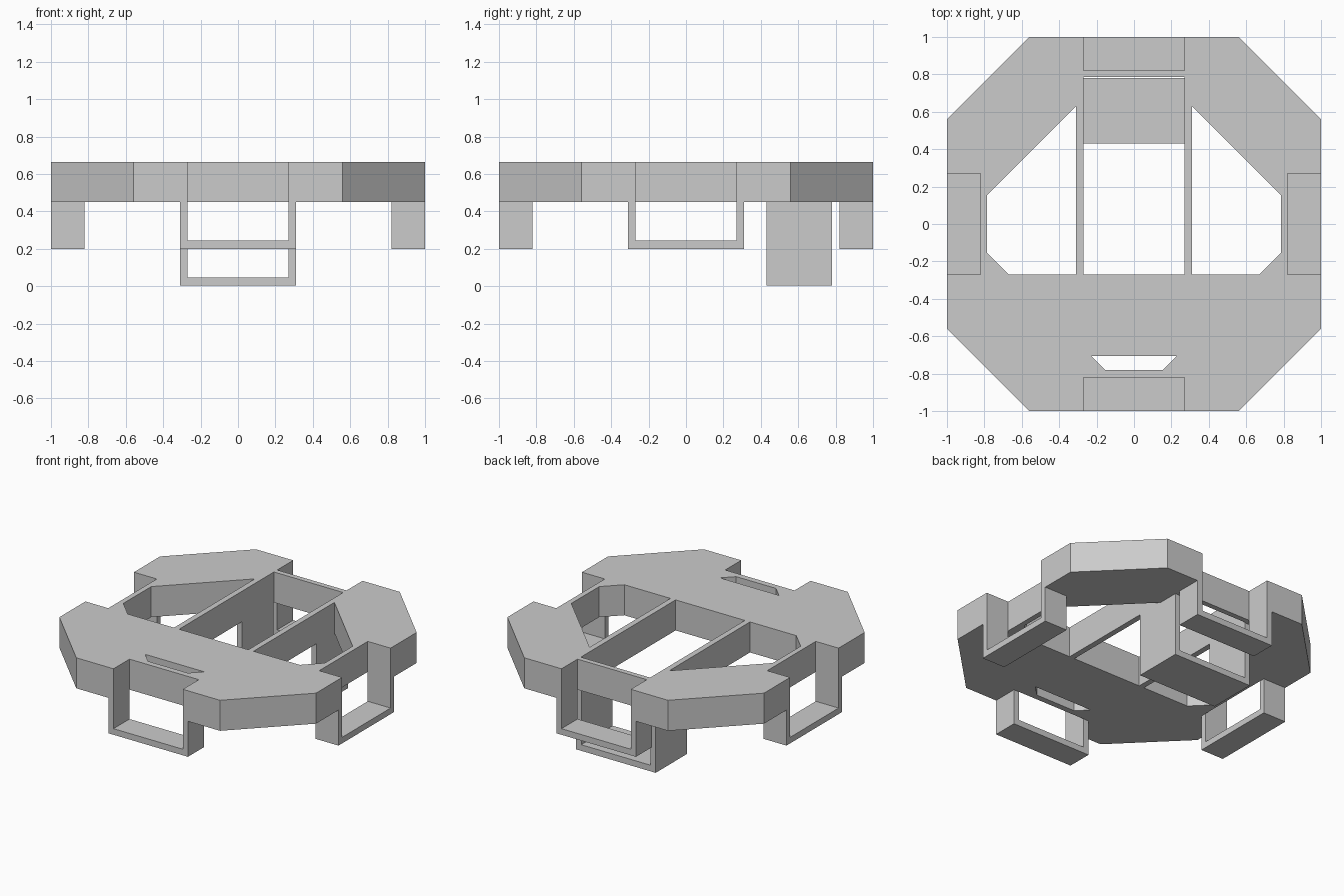
import bpy
import bmesh
from math import pi
from mathutils import Matrix, Vector

default = bpy.data.objects.get("Cube")
if default:
    bpy.data.objects.remove(default, do_unlink=True)

grey = bpy.data.materials.new("plain grey")
grey.use_nodes = True
colour = (0.6, 0.6, 0.6, 1)
grey.diffuse_color = colour
grey.node_tree.nodes["Principled BSDF"].inputs["Base Color"].default_value = colour

BASE, TOP = 0.45, 0.665     # underside and top of the plate
INNER, OUTER = 0.27, 0.31   # half widths of a bracket opening and its outside
NOTCH = 0.822               # where the edge notches end


def extrude_loops(name, loops, offset, matrix=Matrix()):
    """Fill flat outlines (later loops are holes) and extrude them by an offset."""
    bm = bmesh.new()
    edges = []
    for loop in loops:
        verts = [bm.verts.new(p) for p in loop]
        edges += [bm.edges.new((a, b)) for a, b in zip(verts, verts[1:] + verts[:1])]
    bmesh.ops.triangle_fill(bm, edges=edges, use_beauty=True, use_dissolve=False)
    result = bmesh.ops.extrude_face_region(bm, geom=bm.faces[:], use_keep_orig=True)
    moved = [g for g in result["geom"] if isinstance(g, bmesh.types.BMVert)]
    bmesh.ops.translate(bm, verts=moved, vec=offset)
    bmesh.ops.recalc_face_normals(bm, faces=bm.faces[:])
    bm.transform(matrix)
    mesh = bpy.data.meshes.new(name)
    bm.to_mesh(mesh)
    bm.free()
    mesh.materials.append(grey)
    obj = bpy.data.objects.new(name, mesh)
    bpy.context.collection.objects.link(obj)
    return obj


def at_base(points):
    return [Vector((x, y, BASE)) for x, y in points]


# Octagonal plate: one notched side repeated four times
side = at_base([(-0.56, -1), (-INNER, -1), (-INNER, -NOTCH),
                (INNER, -NOTCH), (INNER, -1), (0.56, -1)])
outline = [Matrix.Rotation(i * pi / 2, 4, "Z") @ p for i in range(4) for p in side]

# Openings: central bay, a window on each side, front slot
bay = at_base([(-INNER, -0.27), (INNER, -0.27), (INNER, 0.785), (-INNER, 0.785)])
window = [(OUTER, -0.27), (0.67, -0.27), (0.785, -0.155), (0.785, 0.155), (OUTER, 0.63)]
windows = [at_base([(s * x, y) for x, y in window]) for s in (-1, 1)]
slot = at_base([(-0.23, -0.705), (0.23, -0.705), (0.155, -0.78), (-0.155, -0.78)])
extrude_loops("plate", [outline, bay, *windows, slot], (0, 0, TOP - BASE))


def bracket(name, bottom, y0, y1, angle=0):
    """U-shaped strap hanging below the plate."""
    floor = bottom + 0.043
    half = [(OUTER, BASE), (OUTER, bottom)], [(INNER, floor), (INNER, BASE)]
    profile = [*half[0], *[(-x, z) for x, z in reversed(half[0])],
               *[(-x, z) for x, z in reversed(half[1])], *reversed(half[1][::-1])]
    extrude_loops(name, [[(x, y0, z) for x, z in profile]], (0, y1 - y0, 0),
                  Matrix.Rotation(angle, 4, "Z"))


# Four edge brackets and the deep one under the bay
for i, where in enumerate(("front", "left", "back", "right")):
    bracket(where + "_bracket", 0.2, -1, -NOTCH, i * pi / 2)
bracket("deep_bracket", 0.003, 0.43, 0.78)
